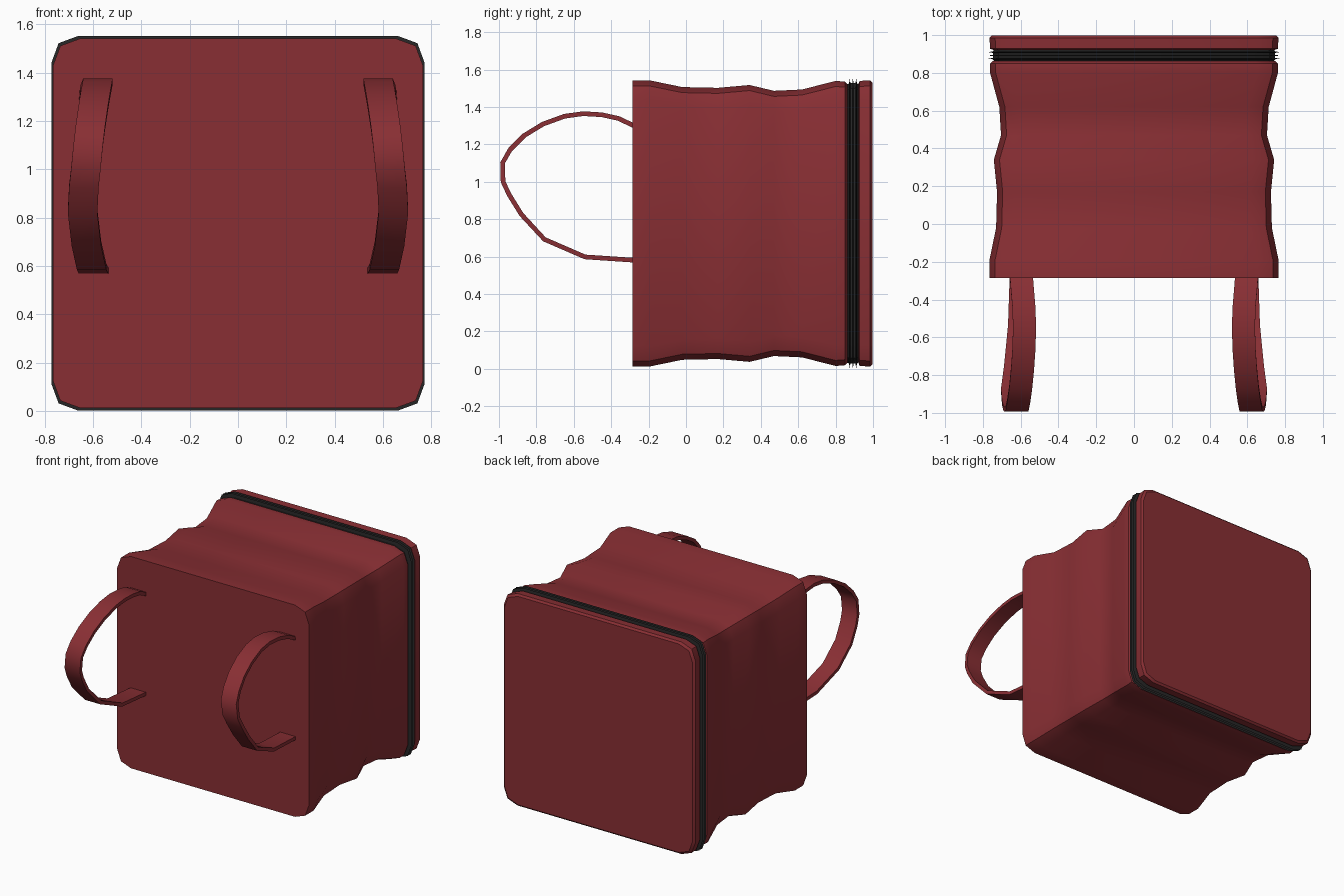
import bpy, bmesh, math
from mathutils import Vector

if "Cube" in bpy.data.objects:
    bpy.data.objects.remove(bpy.data.objects["Cube"])

ZC = 0.777  # height of the bag's centre line


def material(name, color):
    m = bpy.data.materials.new(name)
    m.diffuse_color = color
    m.use_nodes = True
    m.node_tree.nodes["Principled BSDF"].inputs["Base Color"].default_value = m.diffuse_color
    return m


red = material("red_fabric", (0.25, 0.028, 0.034, 1))
black = material("black_zip", (0.02, 0.02, 0.02, 1))


def loft(name, rings, mat, angle, cap=True):
    bm = bmesh.new()
    loops = [[bm.verts.new(p) for p in ring] for ring in rings]
    n = len(loops[0])
    for a, b in zip(loops, loops[1:]):
        for i in range(n):
            j = (i + 1) % n
            bm.faces.new((a[i], a[j], b[j], b[i]))
    if cap:
        bm.faces.new(loops[0])
        bm.faces.new(loops[-1])
    bmesh.ops.recalc_face_normals(bm, faces=bm.faces)
    me = bpy.data.meshes.new(name)
    bm.to_mesh(me)
    bm.free()
    ob = bpy.data.objects.new(name, me)
    bpy.context.collection.objects.link(ob)
    me.materials.append(mat)
    bpy.ops.object.select_all(action='DESELECT')
    ob.select_set(True)
    bpy.context.view_layer.objects.active = ob
    bpy.ops.object.shade_smooth_by_angle(angle=math.radians(angle))
    return ob


def rounded_square(y, hx, hz, r=0.11):
    # two-segment rounded corners
    pts = []
    for sx, sz in ((1, 1), (-1, 1), (-1, -1), (1, -1)):
        corner = [(hx, hz - r), (hx - r * 0.27, hz - r * 0.27), (hx - r, hz)]
        if sx * sz < 0:
            corner.reverse()
        pts += [(sx * x, y, ZC + sz * z) for x, z in corner]
    return pts


# wavy body: y, half width, half height
body = [(-0.285, 0.765, 0.764), (-0.19, 0.765, 0.764), (-0.02, 0.73, 0.729),
        (0.17, 0.725, 0.725), (0.34, 0.742, 0.740), (0.47, 0.704, 0.709),
        (0.62, 0.713, 0.716), (0.80, 0.762, 0.762), (0.85, 0.762, 0.758),
        (0.864, 0.745, 0.743)]
loft("bag_body", [rounded_square(*s) for s in body], red, 40)

# zip band with three ridges
teeth = [(0.855, 0.735), (0.872, 0.747), (0.875, 0.772), (0.879, 0.747),
         (0.889, 0.747), (0.892, 0.772), (0.896, 0.747),
         (0.906, 0.747), (0.910, 0.772), (0.914, 0.747), (0.93, 0.735)]
loft("zip_band", [rounded_square(y, h, h + 0.003) for y, h in teeth], black, 30)

# flat back lid
lid = [(0.922, 0.745), (0.928, 0.762), (0.985, 0.765), (0.998, 0.752)]
loft("back_lid", [rounded_square(y, h, h) for y, h in lid], red, 30)

# shoulder strap centre line: x, y, z
path = [(0.597, -0.27, 1.295), (0.590, -0.36, 1.338), (0.582, -0.45, 1.358),
        (0.580, -0.55, 1.364), (0.582, -0.65, 1.350), (0.590, -0.765, 1.308),
        (0.600, -0.865, 1.247), (0.611, -0.94, 1.172), (0.620, -0.981, 1.10),
        (0.630, -0.978, 1.00), (0.638, -0.945, 0.93), (0.643, -0.88, 0.825),
        (0.627, -0.757, 0.692), (0.606, -0.54, 0.598), (0.597, -0.27, 0.580)]


def strap(name, side):
    rings = []
    pts = [Vector(p) for p in path]
    for i, p in enumerate(pts):
        t = pts[min(i + 1, len(pts) - 1)] - pts[max(i - 1, 0)]
        n = Vector((0, -t.z, t.y)).normalized() * 0.0125
        w = Vector((0.061, 0, 0))
        ring = [p + w + n, p - w + n, p - w - n, p + w - n]
        rings.append([(side * v.x, v.y, v.z) for v in ring])
    loft(name, rings, red, 40)


strap("right_strap", 1)
strap("left_strap", -1)
